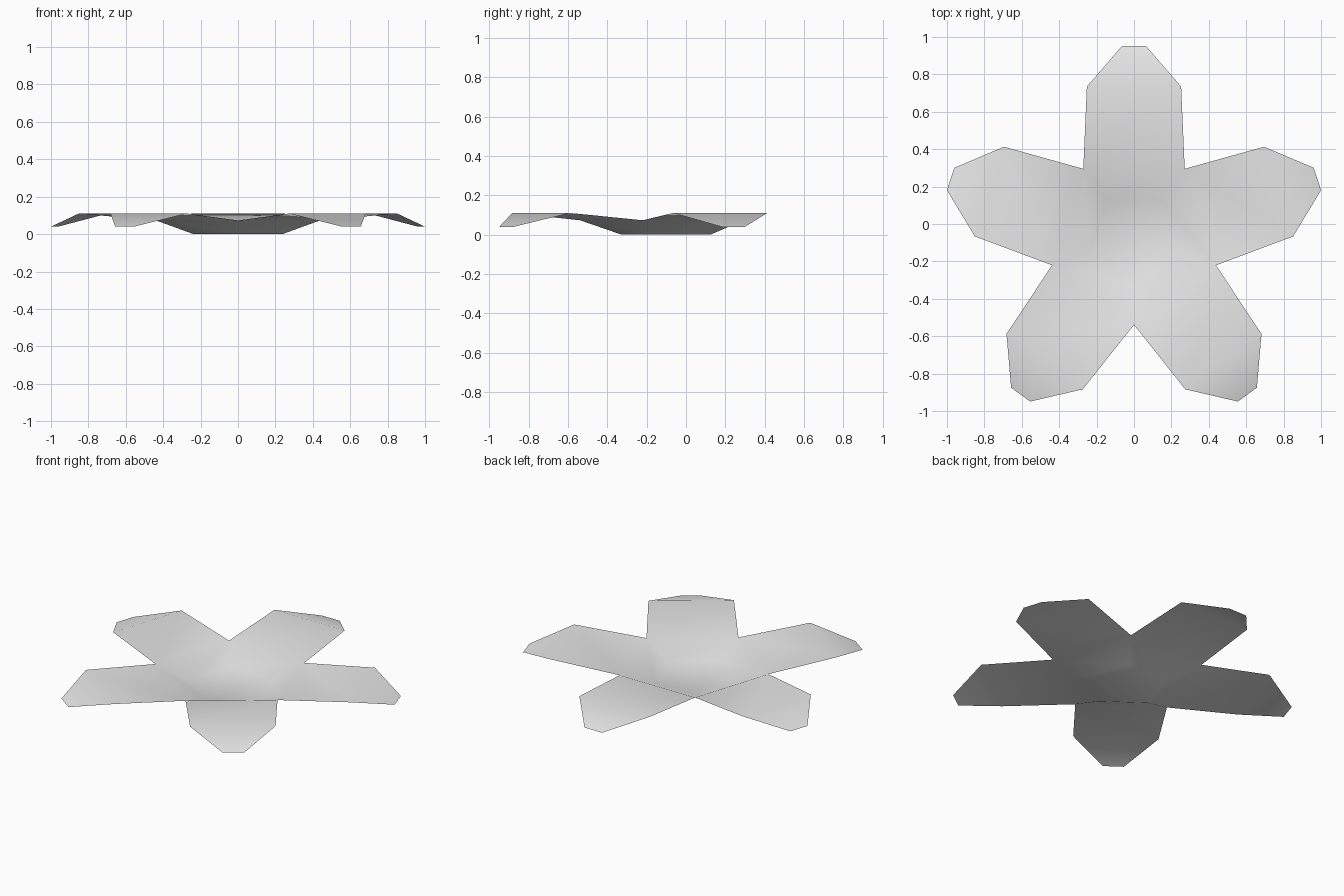
import bpy, bmesh
from math import radians
from mathutils import Matrix, Vector

cube = bpy.data.objects.get("Cube")
if cube:
    bpy.data.objects.remove(cube, do_unlink=True)

# Plain grey for the whole blossom
grey = bpy.data.materials.new("petal_grey")
grey.use_nodes = True
colour = (0.8, 0.8, 0.8, 1)
grey.diffuse_color = colour
grey.node_tree.nodes["Principled BSDF"].inputs["Base Color"].default_value = colour

PETALS = 5
CENTRE = Vector((0, -0.078, 0))
# Half width, distance from centre and height of each row along a petal
ROWS = [(0.147, 0.202, 0.0),    # flat base
        (0.271, 0.373, 0.073),  # notch between petals
        (0.252, 0.813, 0.11),   # shoulder
        (0.063, 1.031, 0.04)]   # drooping tip

bm = bmesh.new()
base = []
for i in range(PETALS):
    turn = Matrix.Rotation(radians(360 / PETALS * i), 3, "Z")
    rows = [[bm.verts.new(turn @ Vector((side * w, d, z)) + CENTRE) for side in (1, -1)]
            for w, d, z in ROWS]
    # Petal strips, from the base out to the tip
    for (a, b), (c, d) in zip(rows, rows[1:]):
        bm.faces.new((b, a, c, d))
    base.append(rows[0][0])
    base.append(rows[0][1])

# Weld neighbouring petals at the notches, then close the flat base
bmesh.ops.remove_doubles(bm, verts=bm.verts, dist=0.01)
bm.verts.ensure_lookup_table()
floor = [v for v in bm.verts if v.co.z < 0.001]
bmesh.ops.contextual_create(bm, geom=floor)
bmesh.ops.recalc_face_normals(bm, faces=bm.faces)
if sum(f.normal.z for f in bm.faces) < 0:
    bmesh.ops.reverse_faces(bm, faces=bm.faces)
for face in bm.faces:
    face.smooth = True

mesh = bpy.data.meshes.new("flower_blossom")
bm.to_mesh(mesh)
bm.free()
mesh.materials.append(grey)
flower = bpy.data.objects.new("flower_blossom", mesh)
bpy.context.collection.objects.link(flower)
